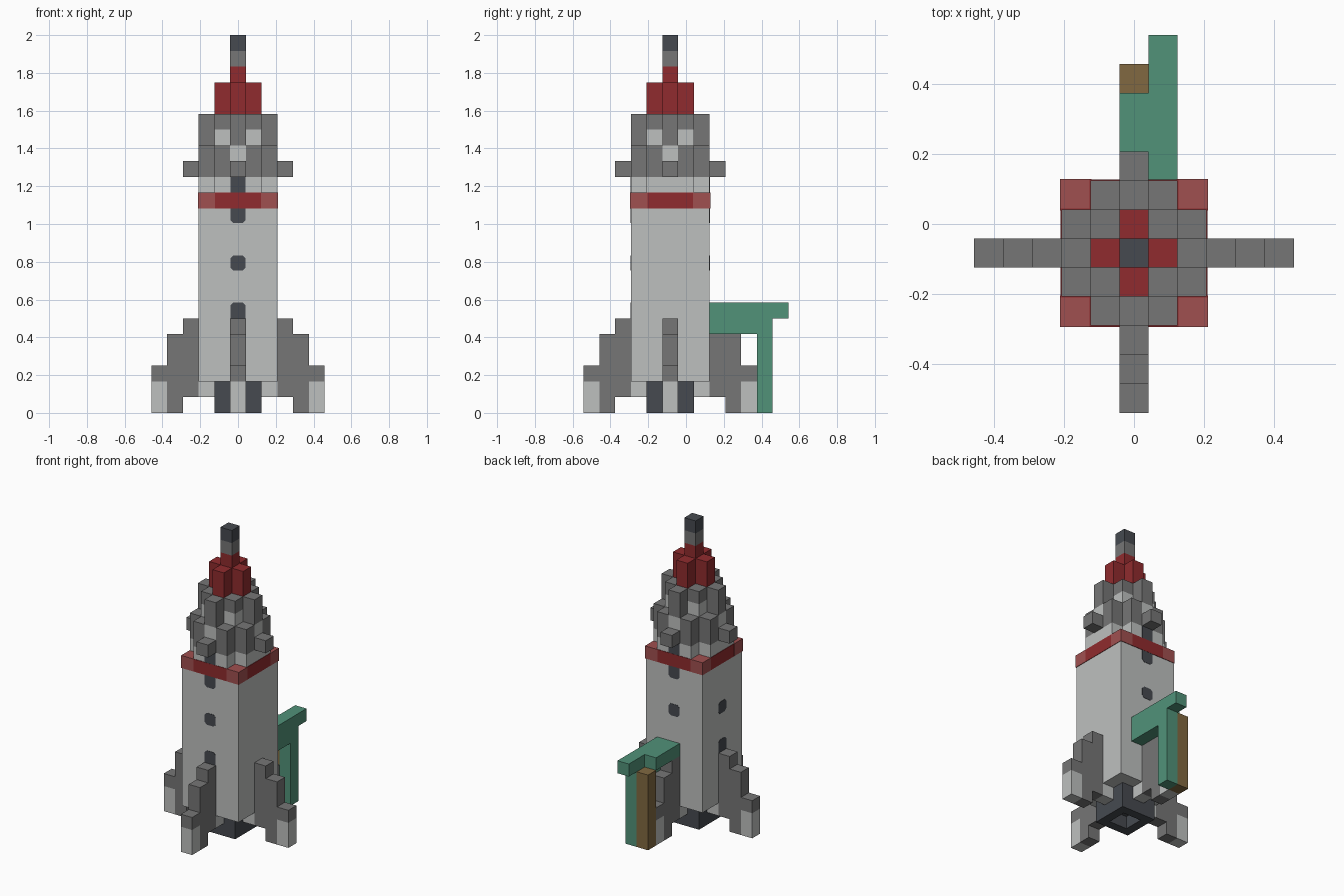
import bpy, bmesh
from mathutils import Vector

U = 1 / 12                      # edge of one block
OFFSET = Vector((0, -U, 0))     # rocket axis sits one block forward of centre

if "Cube" in bpy.data.objects:
    bpy.data.objects.remove(bpy.data.objects["Cube"], do_unlink=True)


def material(name, rgb):
    """Flat material from display values, stored as linear."""
    linear = [((c / 255 + 0.055) / 1.055) ** 2.4 for c in rgb] + [1]
    mat = bpy.data.materials.new(name)
    mat.use_nodes = True
    mat.diffuse_color = linear
    mat.node_tree.nodes["Principled BSDF"].inputs["Base Color"].default_value = linear
    return mat


LIGHT = material("light grey", (190, 192, 191))
GREY = material("mid grey", (118, 118, 118))
DARK = material("dark slate", (70, 74, 80))
RED = material("deep red", (144, 43, 46))
PALE_RED = material("faded red", (160, 80, 80))
GREEN = material("tower green", (81, 146, 121))
BROWN = material("tower brown", (129, 105, 65))


def turns(box, count=4):
    """Copies of a block range turned about the rocket axis in quarter turns."""
    result = []
    (x0, x1), (y0, y1), z = box
    for _ in range(count):
        result.append(((x0, x1), (y0, y1), z))
        x0, x1, y0, y1 = -y1, -y0, x0, x1
    return result


def add_box(bm, box, grow=0.0):
    """A box over an inclusive range of block cells; z counts from the ground."""
    low = Vector([r[0] for r in box]) - Vector((0.5, 0.5, 0))
    high = Vector([r[1] for r in box]) + Vector((0.5, 0.5, 1))
    low, high = low * U + OFFSET, high * U + OFFSET
    side = Vector((grow, grow, 0))
    size = high - low + 2 * side
    verts = bmesh.ops.create_cube(bm, size=1)["verts"]
    for v in verts:
        v.co = Vector(a * b for a, b in zip(v.co, size)) + (low + high) / 2
    return verts


def finish(name, bm, mat):
    bmesh.ops.recalc_face_normals(bm, faces=bm.faces)
    mesh = bpy.data.meshes.new(name)
    bm.to_mesh(mesh)
    bm.free()
    mesh.materials.append(mat)
    obj = bpy.data.objects.new(name, mesh)
    bpy.context.collection.objects.link(obj)
    return obj


def part(name, mat, boxes, grow=0.0):
    bm = bmesh.new()
    for box in boxes:
        add_box(bm, box, grow)
    return finish(name, bm, mat)


MID, CORE, FULL = (0, 0), (-1, 1), (-2, 2)

# Engine nozzle with a square hollow underneath
bm = bmesh.new()
add_box(bm, (CORE, CORE, (0, 1)))
bm.normal_update()
base = min(bm.faces, key=lambda f: f.calc_center_median().z)
bmesh.ops.inset_region(bm, faces=[base], thickness=U)
for v in base.verts:
    v.co.z += 0
hollow = bmesh.ops.extrude_discrete_faces(bm, faces=[base])["faces"][0]
bmesh.ops.translate(bm, vec=(0, 0, U), verts=hollow.verts)
finish("engine_nozzle", bm, DARK)

# Hull and the struts joining the fins beneath it
part("hull", LIGHT, [(FULL, FULL, (2, 12))])
part("fin_struts", LIGHT, turns(((2, 2), MID, (1, 1))))

# Stepped fins with pale feet
for n, name in enumerate(("left", "back", "right", "front")):
    steps = [((3, 3), MID, (1, 5)), ((4, 4), MID, (0, 4)), ((5, 5), MID, (2, 2))]
    foot = ((5, 5), MID, (0, 1))
    part(name + "_fin", GREY, [turns(s)[n] for s in steps])
    part(name + "_foot", LIGHT, [turns(foot)[n]])

# Painted band, a hair proud of the hull
GROW = 0.003
part("band", RED, [(FULL, CORE, (13, 13)), (CORE, FULL, (13, 13))], GROW)
part("band_corners", PALE_RED, turns(((2, 2), (2, 2), (13, 13))), GROW + 0.0005)

# Shoulder under the crown
part("shoulder", LIGHT,
     [(CORE, CORE, (14, 17))]
     + turns(((2, 2), CORE, (14, 14)))
     + turns(((2, 2), MID, (15, 16))))

# Crown of staggered blocks
part("crown_studs", GREY, turns(((3, 3), MID, (15, 15))))
part("crown_lower", GREY,
     turns(((2, 2), (1, 1), (15, 16))) + turns(((2, 2), (-1, -1), (15, 16))))
part("crown_upper", GREY,
     turns(((2, 2), MID, (17, 18))) + [(CORE, CORE, (18, 18))])

# Nose cone and spire
part("nose_cone", RED, [(MID, MID, (19, 21))] + turns(((1, 1), MID, (19, 20))))
part("spire", GREY, [(MID, MID, (22, 22))])
part("spire_tip", DARK, [(MID, MID, (23, 23))])


# Windows: thin plates with clipped corners
def window(name, direction, z):
    bm = bmesh.new()
    low, high = (z[0] + 0.06) * U, (z[1] + 1) * U
    axis = Vector(direction)
    across = Vector((axis.y, -axis.x, 0))
    half, clip, thick = U * 0.48, U * 0.18, 0.002
    outline = []
    for sx, top in ((-1, False), (1, False), (1, True), (-1, True)):
        edge, inward = (high, -clip) if top else (low, clip)
        pair = [(sx * (half - clip), edge), (sx * half, edge + inward)]
        outline += pair if (sx > 0) != top else pair[::-1]
    face = bm.faces.new([
        bm.verts.new(across * s + Vector((0, 0, h)) + axis * (2.5 * U - thick) + OFFSET)
        for s, h in outline])
    lid = bmesh.ops.extrude_face_region(bm, geom=[face])["geom"]
    bmesh.ops.translate(bm, vec=axis * 2 * thick,
                        verts=[g for g in lid if isinstance(g, bmesh.types.BMVert)])
    finish(name, bm, DARK)


sides = {"front": (0, -1, 0), "back": (0, 1, 0), "right": (-1, 0, 0)}
for side, direction in sides.items():
    window(side + "_low_window", direction, (5, 6))
    window(side + "_mid_window", direction, (9, 9))
    if side != "right":
        window(side + "_high_window", direction, (12, 15))

# Launch tower behind the rocket
part("tower_beam", GREEN, [
    ((1, 1), (3, 7), (6, 6)),
    ((1, 1), (3, 5), (5, 5)),
    ((0, 0), (3, 5), (6, 6))])
part("tower_post", GREEN, [((1, 1), (6, 6), (0, 5))])
part("tower_ladder", BROWN, [((0, 0), (6, 6), (0, 5))])
